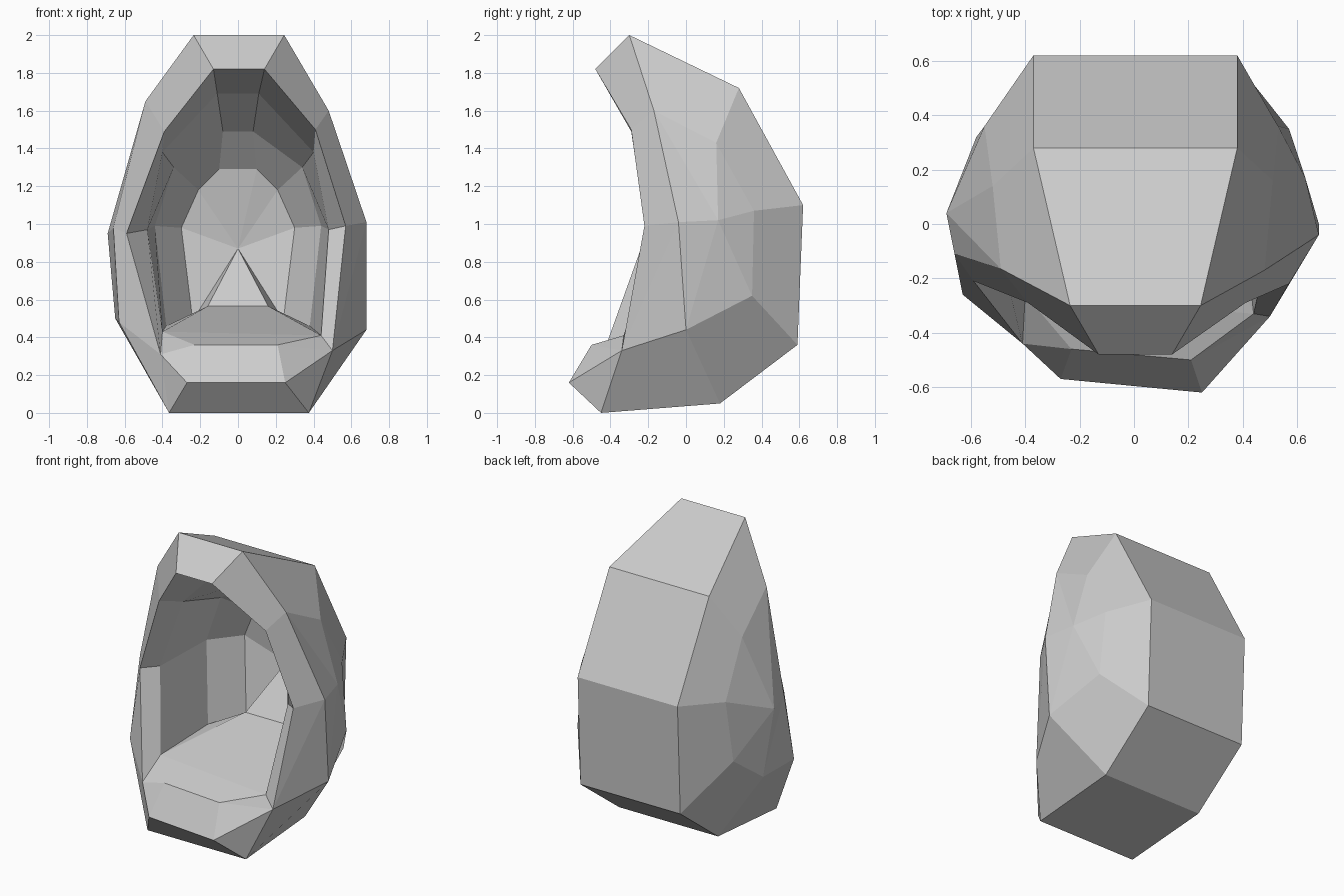
import bpy, bmesh

if "Cube" in bpy.data.objects:
    bpy.data.objects.remove(bpy.data.objects["Cube"])

# Mirrored profiles (x = half width)
SPINE = [(.37, -.45, 0), (.372, .18, .05), (.375, .59, .36),
         (.375, .62, 1.10), (.375, .28, 1.72), (.24, -.30, 2.0)]
WALL = [(.48, -.15, .97), (.40, -.02, 1.38), (.11, .05, 1.69)]
DEEP = [(.38, .22, .46), (.44, .29, .99), (.34, .30, 1.30), (.08, .29, 1.49)]
BACK = [(.24, .43, .49), (.30, .50, .98), (.21, .48, 1.18), (.10, .45, 1.29)]
SEAT_BACK, APEX = (.16, .31, .565), (0, .52, .87)

# Hand-hewn sides, different left and right
RIGHT = dict(
    flank=[(.50, -.34, .33), (.68, 0, .44), (.57, .35, .62),
           (.53, .36, 1.07), (.51, .16, 1.43), (.48, -.17, 1.60)],
    hub=(.63, .17, 1.02), edge=(.68, -.04, 1.01),
    rim=[(.50, -.34, .33), (.57, -.22, .99), (.41, -.29, 1.50), (.14, -.48, 1.82)],
    lip=(.25, -.62, .16), sill=(.21, -.50, .36), corner=(.44, -.33, .41))
LEFT = dict(
    flank=[(-.63, -.26, .48), (-.65, .10, .50), (-.58, .32, .67),
           (-.55, .36, 1.08), (-.52, .14, 1.43), (-.49, -.165, 1.65)],
    hub=(-.69, .04, .95), edge=(-.66, -.11, .98),
    rim=[(-.41, -.44, .31), (-.59, -.21, .95), (-.39, -.29, 1.49), (-.13, -.48, 1.82)],
    lip=(-.27, -.57, .16), sill=(-.23, -.46, .36), corner=(-.40, -.26, .43))

bm = bmesh.new()


def face(*pts):
    unique = list(dict.fromkeys(pts))
    if len(unique) > 2:
        bm.faces.new([bm.verts.new(p) for p in unique])


def strip(a, b):
    for i in range(len(a) - 1):
        face(a[i], a[i + 1], b[i + 1], b[i])


def fan(centre, pts):
    for p, q in zip(pts, pts[1:]):
        face(centre, p, q)


def half(side, s):
    def flip(pts, shift=0):
        return [(s * x + shift, y, z) for x, y, z in pts]
    spine, wall, deep, back = flip(SPINE, .005), flip(WALL), flip(DEEP), flip(BACK)
    seat_back = flip([SEAT_BACK])[0]
    flank, rim, hub, edge = side["flank"], side["rim"], side["hub"], side["edge"]
    lip, sill, corner = side["lip"], side["sill"], side["corner"]
    # Outer flank
    strip(spine, flank)
    fan(hub, flank[1:])
    face(flank[1], hub, edge)
    face(flank[0], flank[1], edge)
    face(hub, flank[5], edge)
    # Rim and front lip
    strip([flank[0], edge, flank[5], spine[5]], rim)
    fan(rim[0], [flank[0], spine[0], lip, sill, corner])
    # Hollow
    wall = [corner] + wall
    strip(rim, wall)
    strip(wall, deep)
    strip(deep, back)
    fan(APEX, [seat_back] + back)
    face(seat_back, back[0], deep[0])
    # Seat top
    face(seat_back, deep[0], corner)
    # Chain of points that meets the other half
    return spine + [rim[3], wall[3], deep[3], back[3], APEX, seat_back,
                    corner, sill, lip, spine[0]]


# Shell: two sides joined by centre panels
strip(half(LEFT, -1), half(RIGHT, 1))
bmesh.ops.remove_doubles(bm, verts=bm.verts[:], dist=.001)
bmesh.ops.recalc_face_normals(bm, faces=bm.faces[:])
mesh = bpy.data.meshes.new("stone_seat_shell")
bm.to_mesh(mesh)
bm.free()
bpy.context.collection.objects.link(bpy.data.objects.new("stone_seat_shell", mesh))
